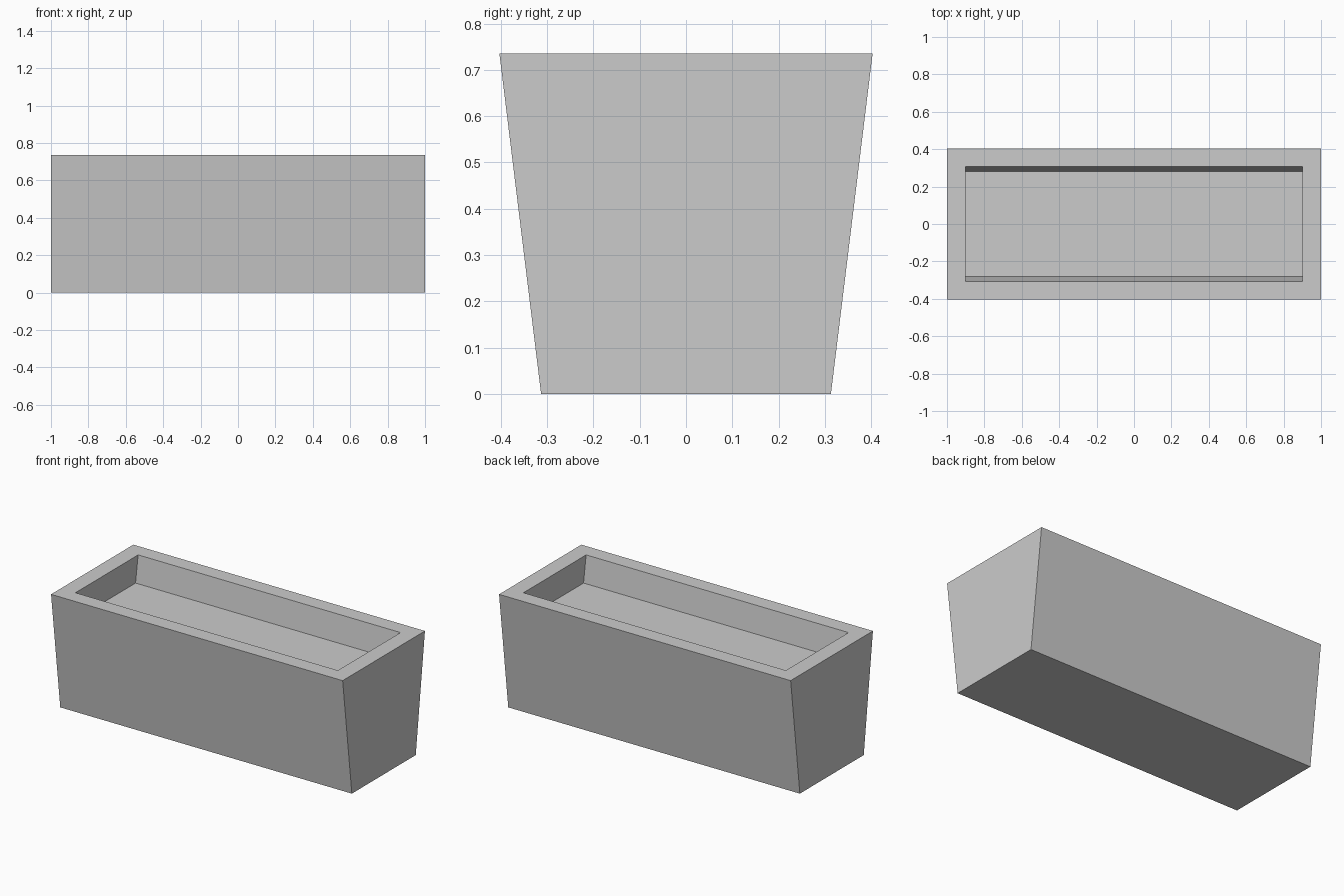
import bpy, bmesh

if "Cube" in bpy.data.objects:
    bpy.data.objects.remove(bpy.data.objects["Cube"])


def ring(bm, half_x, half_y, z):
    return [bm.verts.new((sx * half_x, sy * half_y, z))
            for sx, sy in ((-1, -1), (1, -1), (1, 1), (-1, 1))]


bm = bmesh.new()
# Rectangular loops: outer base, outer rim, inner rim, recessed floor
rings = [ring(bm, *r) for r in ((1.0, 0.313, 0.0),
                                (1.0, 0.403, 0.735),
                                (0.90, 0.307, 0.735),
                                (0.90, 0.282, 0.57))]
# Outer walls, rim and inner walls
for a, b in zip(rings, rings[1:]):
    for i in range(4):
        j = (i + 1) % 4
        bm.faces.new((a[i], a[j], b[j], b[i]))
# Underside and floor
bm.faces.new(rings[0][::-1])
bm.faces.new(rings[-1])
bmesh.ops.recalc_face_normals(bm, faces=bm.faces)

mesh = bpy.data.meshes.new("planter_trough")
bm.to_mesh(mesh)
bm.free()
bpy.context.collection.objects.link(bpy.data.objects.new("planter_trough", mesh))
